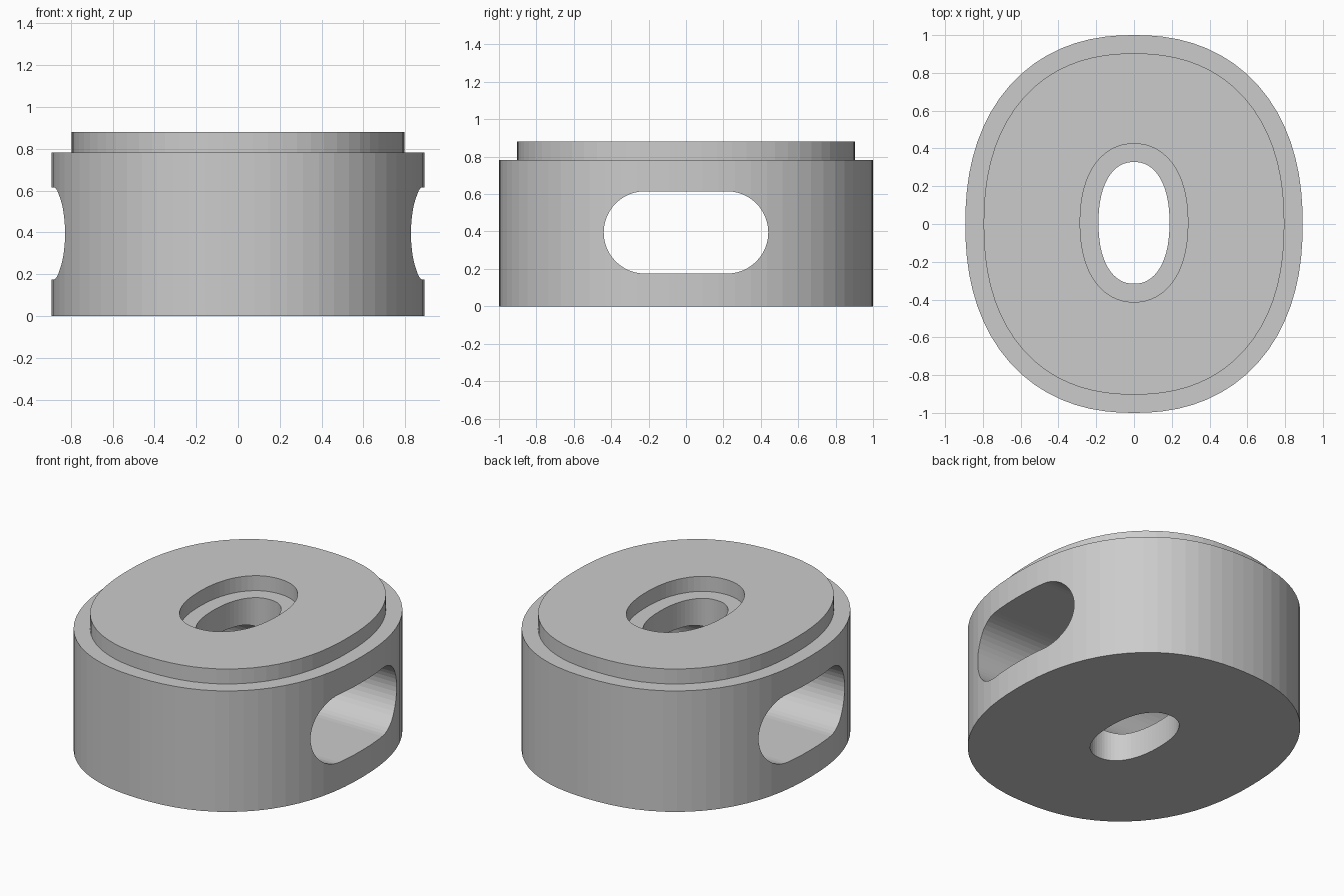
import bpy, bmesh, math
from mathutils import Vector

if "Cube" in bpy.data.objects:
    bpy.data.objects.remove(bpy.data.objects["Cube"])


def oval(a, b, n, count, cy=0.0):
    """Rounded oval (superellipse) outline, counter-clockwise."""
    pts = []
    for i in range(count):
        t = 2 * math.pi * i / count
        c, s = math.cos(t), math.sin(t)
        r = (abs(c) ** n + abs(s) ** n) ** (-1 / n)
        pts.append(Vector((a * r * c, b * r * s + cy)))
    return pts


def offset(pts, d):
    """Move an outline outwards by d along its normals."""
    out = []
    for i, p in enumerate(pts):
        t = (pts[(i + 1) % len(pts)] - pts[i - 1]).normalized()
        out.append(p + d * Vector((t.y, -t.x)))
    return out


def loft(name, rings, mat):
    """Closed solid through a stack of rings with equal point counts."""
    bm = bmesh.new()
    loops = [[bm.verts.new(p) for p in ring] for ring in rings]
    n = len(loops[0])
    for lo, hi in zip(loops, loops[1:]):
        for i in range(n):
            j = (i + 1) % n
            bm.faces.new((lo[i], lo[j], hi[j], hi[i]))
    bm.faces.new(loops[0][::-1])
    bm.faces.new(loops[-1])
    bmesh.ops.recalc_face_normals(bm, faces=bm.faces)
    mesh = bpy.data.meshes.new(name)
    bm.to_mesh(mesh)
    bm.free()
    mesh.materials.append(mat)
    obj = bpy.data.objects.new(name, mesh)
    bpy.context.collection.objects.link(obj)
    return obj


def at(pts, z):
    return [(p.x, p.y, z) for p in pts]


grey = bpy.data.materials.new("grey")
grey.diffuse_color = (0.6, 0.6, 0.6, 1)
grey.use_nodes = True
grey.node_tree.nodes["Principled BSDF"].inputs["Base Color"].default_value = grey.diffuse_color

# Oval body with a stepped-in rim on top
outer = oval(0.893, 1.0, 2.25, 72)
rim = offset(outer, -0.097)
body = loft("body", [at(outer, 0), at(outer, 0.783), at(rim, 0.783), at(rim, 0.88)], grey)

# Vertical bore with a wider recess at the top
bore = oval(0.188, 0.322, 2.25, 64, 0.006)
recess = offset(bore, 0.097)
bore_cut = loft("bore_cutter",
                [at(bore, -0.2), at(bore, 0.783), at(recess, 0.783), at(recess, 1.1)], grey)

# Rounded slot running through from side to side
slot = []
for k in range(50):
    t = math.pi * (k % 25) / 24 - math.pi / 2
    side = 1 if k < 25 else -1
    slot.append((side * (0.22 + 0.22 * math.cos(t)), 0.395 + side * 0.22 * math.sin(t)))
slot_cut = loft("slot_cutter", [[(x, y, z) for y, z in slot] for x in (-1.2, 1.2)], grey)

for cutter in (bore_cut, slot_cut):
    cutter.hide_render = True
    cutter.hide_set(True)
    mod = body.modifiers.new(cutter.name, 'BOOLEAN')
    mod.operation = 'DIFFERENCE'
    mod.solver = 'EXACT'
    mod.object = cutter
